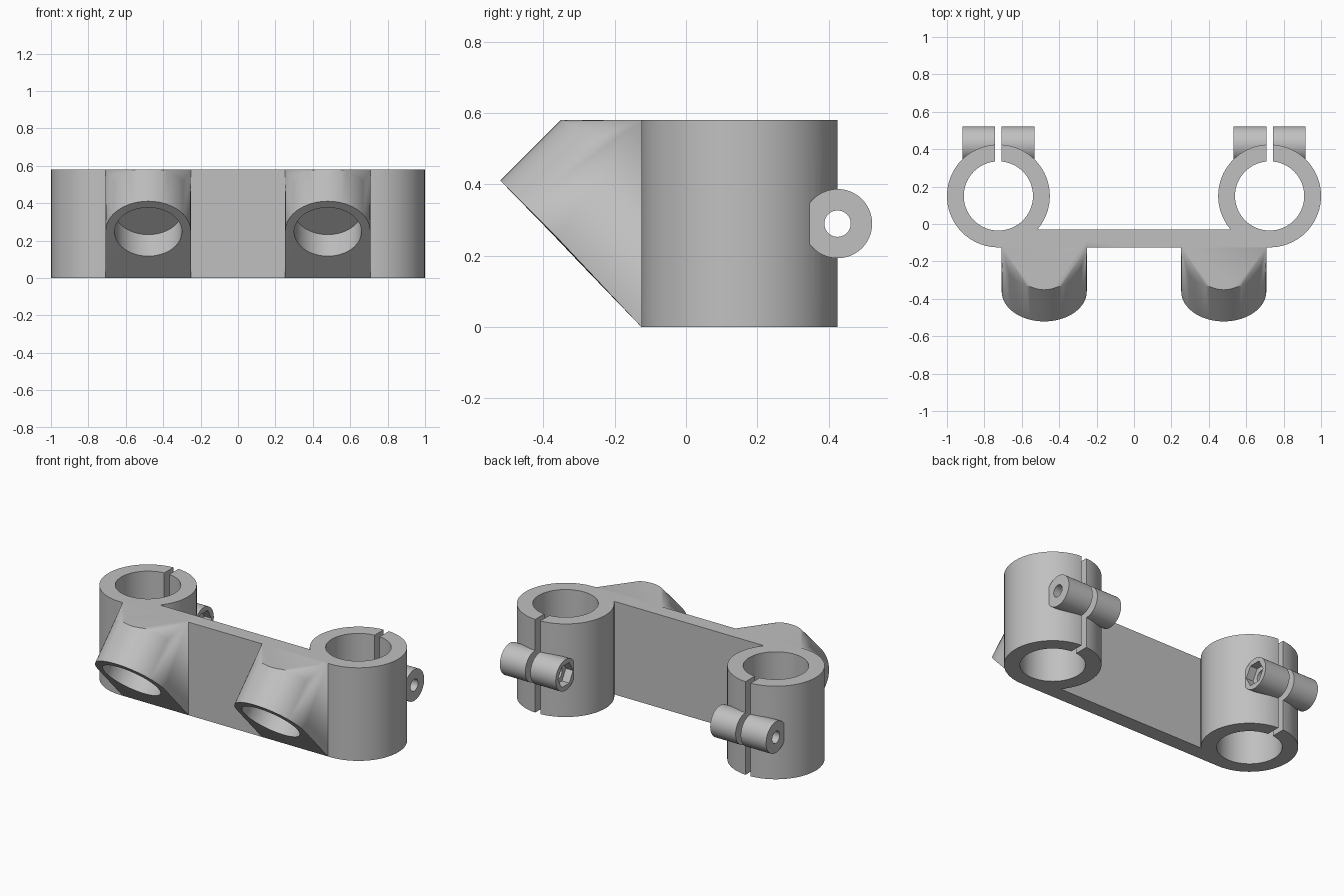
import bpy, bmesh, math
from mathutils import Matrix, Vector

cube = bpy.data.objects.get("Cube")
if cube:
    bpy.data.objects.remove(cube, do_unlink=True)

HEIGHT = 0.58
RING = Vector((0.725, 0.15, HEIGHT / 2))      # clamp ring centre
BOLT = Vector((0.725, 0.425, 0.29))           # clamp bolt centre
SOCKET = Vector((0.48, -0.36, 0.25))          # centre of the tilted opening
SOCKET_R = 0.2275
PLATE_FRONT, PLATE_BACK = -0.125, -0.03
TILT = Vector((0, 1, 1)).normalized()         # socket axis, going inward

grey = bpy.data.materials.new("light_grey")
grey.use_nodes = True
grey.diffuse_color = (0.53, 0.53, 0.53, 1)
grey.node_tree.nodes["Principled BSDF"].inputs["Base Color"].default_value = grey.diffuse_color


def finish(name, bm):
    """Turn a bmesh into a linked object."""
    bmesh.ops.recalc_face_normals(bm, faces=bm.faces)
    mesh = bpy.data.meshes.new(name)
    bm.to_mesh(mesh)
    bm.free()
    mesh.materials.append(grey)
    obj = bpy.data.objects.new(name, mesh)
    bpy.context.collection.objects.link(obj)
    return obj


def cylinder(name, centre, axis, radius, length, sides=72, spin=0.0):
    bm = bmesh.new()
    turn = Vector(axis).to_track_quat("Z", "Y").to_matrix().to_4x4()
    bmesh.ops.create_cone(
        bm, cap_ends=True, segments=sides, radius1=radius, radius2=radius, depth=length,
        matrix=Matrix.Translation(centre) @ turn @ Matrix.Rotation(spin, 4, "Z"))
    return finish(name, bm)


def box(name, low, high):
    low, high = Vector(low), Vector(high)
    bm = bmesh.new()
    bmesh.ops.create_cube(
        bm, size=1,
        matrix=Matrix.Translation((low + high) / 2) @ Matrix.Diagonal((*(high - low), 1)))
    return finish(name, bm)


def socket_body():
    """Hull from the round tilted nose to a rectangle on the plate."""
    bm = bmesh.new()
    up = Vector((0, -1, 1)).normalized()
    steps = 36
    for i in range(steps + 1):
        a = math.pi * i / steps
        rim = SOCKET + SOCKET_R * (Vector((math.cos(a), 0, 0)) + up * math.sin(a))
        bm.verts.new(rim)
        reach = min(0.177, HEIGHT - rim.z)    # trimmed level with the plate top
        bm.verts.new(rim + Vector((0, reach, reach)))
    for side in (-1, 1):
        for y in (PLATE_FRONT, PLATE_FRONT + 0.04):
            for z in (0, HEIGHT):
                bm.verts.new((SOCKET.x + side * SOCKET_R, y, z))
    hull = bmesh.ops.convex_hull(bm, input=bm.verts)
    spare = {v for v in hull["geom_interior"] + hull["geom_unused"]
             if isinstance(v, bmesh.types.BMVert)}
    bmesh.ops.delete(bm, geom=list(spare), context="VERTS")
    bmesh.ops.dissolve_limit(bm, angle_limit=0.002, verts=bm.verts, edges=bm.edges)
    return finish("socket_body", bm)


def apply_modifier(obj, mod):
    bpy.context.view_layer.objects.active = obj
    bpy.ops.object.modifier_apply(modifier=mod.name)


def combine(target, other, operation):
    mod = target.modifiers.new("combine", "BOOLEAN")
    mod.operation = operation
    mod.solver = "EXACT"
    mod.object = other
    apply_modifier(target, mod)
    bpy.data.objects.remove(other, do_unlink=True)


# Solid parts of the left half
bracket = box("clamp_bracket", (-0.1, PLATE_FRONT, 0), (RING.x, PLATE_BACK, HEIGHT))
for part in (cylinder("ring", RING, (0, 0, 1), 0.275, HEIGHT),
             socket_body(),
             cylinder("bolt_boss", BOLT, (1, 0, 0), 0.097, 0.385)):
    combine(bracket, part, "UNION")

# Bore, slot, blind socket, bolt hole and nut recess
inner_end = BOLT - Vector((0.1925, 0, 0))
for cutter in (cylinder("bore", RING, (0, 0, 1), 0.185, 1),
               box("slot", (RING.x - 0.0175, RING.y, -0.1), (RING.x + 0.0175, 0.7, 0.7)),
               cylinder("socket_hole", SOCKET, TILT, 0.18, 0.31),
               cylinder("bolt_hole", BOLT, (1, 0, 0), 0.037, 0.6, 40),
               cylinder("nut_recess", inner_end, (1, 0, 0), 0.074, 0.1, 6, math.pi / 2)):
    combine(bracket, cutter, "DIFFERENCE")

# Mirror to the right half
mirror = bracket.modifiers.new("mirror", "MIRROR")
mirror.use_bisect_axis[0] = True
mirror.use_clip = True
apply_modifier(bracket, mirror)

# Clean up and shade
bpy.ops.object.select_all(action="DESELECT")
bracket.select_set(True)
bpy.context.view_layer.objects.active = bracket
bpy.ops.object.shade_smooth_by_angle(angle=math.radians(25))
